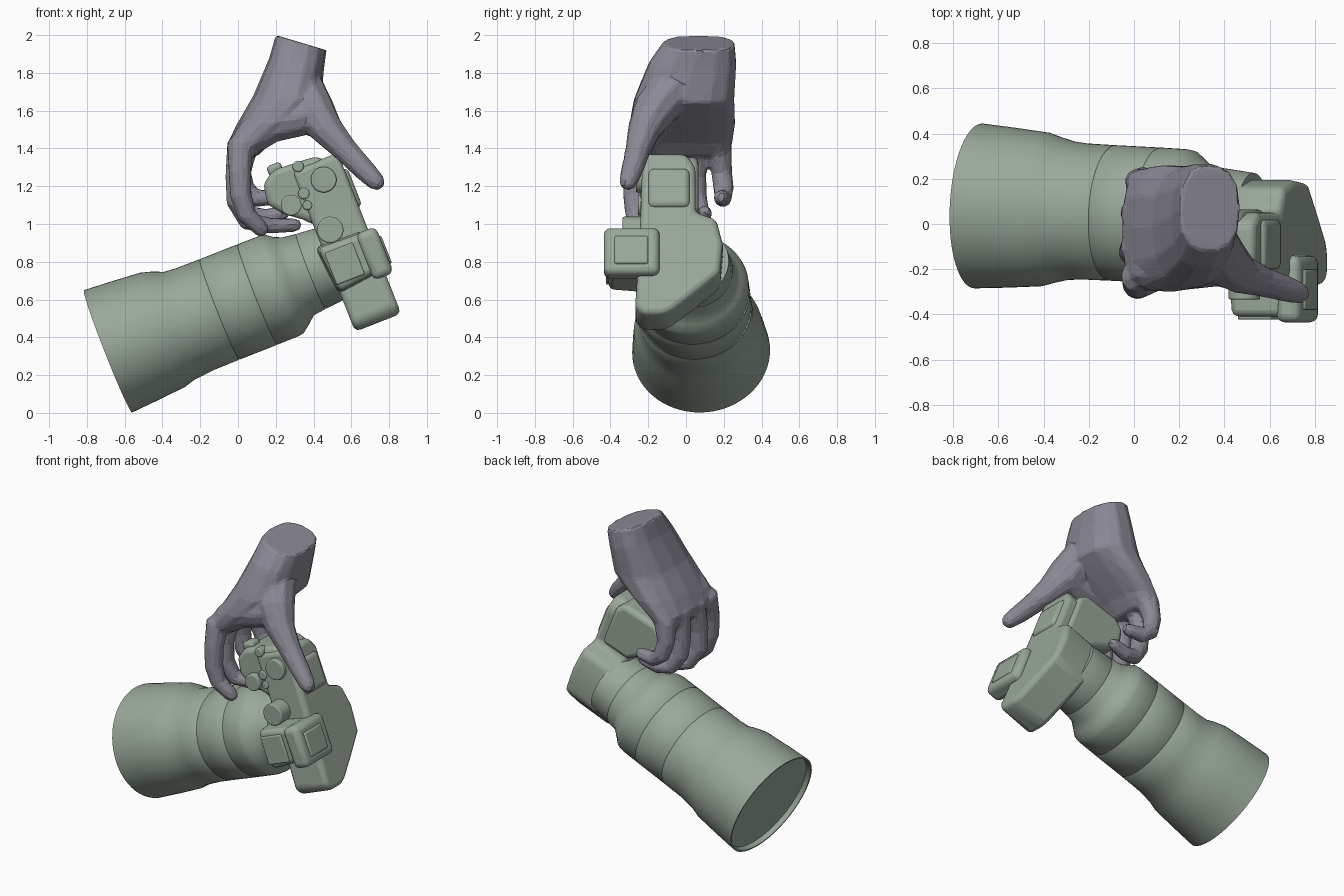
import bpy, bmesh, math
from mathutils import Matrix, Vector

GREEN = bpy.data.materials.new("green"); GREEN.diffuse_color = (0.32, 0.39, 0.32, 1)
GREY = bpy.data.materials.new("grey_violet"); GREY.diffuse_color = (0.26, 0.25, 0.30, 1)

# camera frame: x = towards the back, y = underside, z = grip side
CAM = Matrix.Translation((0.479, 0.02, 0.788)) @ Matrix.Rotation(math.radians(-21.5), 4, 'Y')
LENS = (Matrix.Translation((-0.688, 0.08, 0.326)) @ Matrix.Rotation(math.radians(-21.5), 4, 'Y')
        @ Matrix.Rotation(math.radians(-2.8), 4, 'Z'))


def finish(name, bm, mat, matrix=Matrix(), bevel=0, angle=35):
    bmesh.ops.recalc_face_normals(bm, faces=bm.faces)
    me = bpy.data.meshes.new(name)
    bm.to_mesh(me)
    bm.free()
    me.materials.append(mat)
    ob = bpy.data.objects.new(name, me)
    ob.matrix_world = matrix
    bpy.context.collection.objects.link(ob)
    if bevel:
        m = ob.modifiers.new("bevel", 'BEVEL')
        m.width, m.segments, m.limit_method = bevel, 3, 'ANGLE'
        m.angle_limit = math.radians(25)
    bpy.ops.object.select_all(action='DESELECT')
    ob.select_set(True)
    bpy.context.view_layer.objects.active = ob
    bpy.ops.object.shade_smooth_by_angle(angle=math.radians(angle))
    return ob


def loft(bm, rings):
    vs = [[bm.verts.new(p) for p in r] for r in rings]
    n = len(vs[0])
    for a, b in zip(vs, vs[1:]):
        for i in range(n):
            bm.faces.new((a[i], a[(i + 1) % n], b[(i + 1) % n], b[i]))
    bm.faces.new(vs[0][::-1])
    bm.faces.new(vs[-1])


def prism(name, outline, axis, lo, hi, bevel=0.02, scale=1.0):
    """Extrude an outline along y (points are x,z) or along x (points are y,z)."""
    cx = sum(p[0] for p in outline) / len(outline)
    cz = sum(p[1] for p in outline) / len(outline)

    def ring(t, s):
        pts = [(cx + (u - cx) * s, cz + (v - cz) * s) for u, v in outline]
        return [(u, t, v) if axis == 'y' else (t, u, v) for u, v in pts]
    bm = bmesh.new()
    loft(bm, [ring(lo, scale), ring(hi, 1)])
    return finish(name, bm, GREEN, CAM, bevel)


def box(name, x0, x1, y0, y1, z0, z1, bevel=0.015, scale=1.0):
    return prism(name, [(x0, z0), (x1, z0), (x1, z1), (x0, z1)], 'y', y0, y1, bevel, scale)


def dial(name, x, z, r, y0, y1):
    pts = [(x + r * math.cos(k * math.tau / 24), z + r * math.sin(k * math.tau / 24)) for k in range(24)]
    return prism(name, pts, 'y', y0, y1, 0.008)


def tube(bm, pts, sides=10):
    """Limb through (x, y, z, radius) points with a rounded tip."""
    P = [Vector(p[:3]) for p in pts]
    R = [p[3] * 1.06 for p in pts]
    d = (P[-1] - P[-2]).normalized()
    P += [P[-1] + d * R[-1] * 0.6, P[-1] + d * R[-1] * 0.95]
    R += [R[-1] * 0.78, R[-1] * 0.35]
    rings = []
    for i, p in enumerate(P):
        t = (P[min(i + 1, len(P) - 1)] - P[max(i - 1, 0)]).normalized()
        u = Vector((0, 1, 0))
        u = (u - t * u.dot(t)).normalized()
        v = t.cross(u)
        rings.append([p + R[i] * (u * math.cos(k * math.tau / sides) + v * math.sin(k * math.tau / sides))
                      for k in range(sides)])
    loft(bm, rings)


# lens barrel, with a shallow recess behind the thin front rim
profile = [(0.03, 0.001), (0.03, 0.332), (0.0, 0.338), (0.0, 0.348), (0.15, 0.338), (0.31, 0.325),
           (0.37, 0.308), (0.43, 0.293), (0.50, 0.287), (0.627, 0.286), (0.631, 0.283), (0.635, 0.286),
           (0.843, 0.286), (0.847, 0.283), (0.851, 0.286), (0.97, 0.285), (1.0, 0.28), (1.04, 0.25),
           (1.085, 0.222), (1.15, 0.214), (1.155, 0.211), (1.16, 0.213), (1.3, 0.2), (1.3, 0.001)]
bm = bmesh.new()
loft(bm, [[(s, 1.05 * r * math.cos(k * math.tau / 64),
            r * math.sin(k * math.tau / 64) - (0.01 if 0.4 < s < 1.05 else 0))
           for k in range(64)] for s, r in profile])
finish("lens", bm, GREEN, LENS, angle=40)

# camera body, outline seen from the back
prism("camera_body", [(-0.25, 0.53), (-0.02, 0.53), (0.03, 0.46), (0.03, 0.2), (0.14, 0.16), (0.175, 0.02),
                      (0.16, -0.15), (0.02, -0.27), (-0.09, -0.36), (-0.14, -0.385), (-0.25, -0.385),
                      (-0.29, -0.34), (-0.28, -0.2), (-0.26, 0.2)], 'x', 0.0, 0.262, 0.04)
# mount collar
prism("lens_mount", [(0.2 * math.cos(k * math.tau / 32), 0.2 * math.sin(k * math.tau / 32))
                     for k in range(32)], 'x', -0.05, 0.04, 0.01)
# hand grip
prism("grip", [(-0.09, 0.57), (0.15, 0.555), (0.2, 0.5), (0.2, 0.22), (0.0, 0.225), (-0.04, 0.27),
               (-0.12, 0.33), (-0.185, 0.41), (-0.165, 0.52)], 'y', -0.235, 0.045, 0.03)
box("shutter_button", -0.12, -0.04, -0.2, -0.11, 0.54, 0.6, 0.02)
box("thumb_rest", 0.22, 0.28, -0.22, 0.0, 0.22, 0.44, 0.028)

# viewfinder housing, hot shoe and eyepiece
prism("prism_housing", [(-0.035, 0.11), (0.24, 0.1), (0.25, -0.14), (-0.01, -0.17)], 'y', -0.43, -0.2, 0.03, 0.9)
box("hot_shoe", 0.0, 0.16, -0.443, -0.41, -0.12, 0.06, 0.008)
box("eyepiece", 0.19, 0.305, -0.455, -0.16, -0.17, 0.095, 0.035)
box("eyepiece_rim", 0.29, 0.315, -0.40, -0.22, -0.12, 0.04, 0.012)

# top plate dials and buttons
dial("mode_dial", 0.075, 0.165, 0.07, -0.355, -0.2)
dial("rear_dial", 0.14, 0.425, 0.068, -0.285, -0.2)
dial("front_dial", -0.07, 0.362, 0.055, -0.275, -0.2)
for i, (x, z, r) in enumerate([(0.015, 0.395, 0.03), (0.01, 0.33, 0.025), (0.04, 0.54, 0.03)]):
    dial(f"button_{i + 1}", x, z, r, -0.262, -0.2)

# hand: palm and wrist from stacked oval rings
palm = [(0.335, 0.07, 1.96, 0.135, 0.19, -0.3), (0.31, 0.035, 1.85, 0.145, 0.235, -0.2),
        (0.26, -0.01, 1.66, 0.18, 0.27, -0.1), (0.15, -0.02, 1.53, 0.155, 0.285, 0),
        (0.06, -0.025, 1.43, 0.115, 0.275, 0), (0.035, -0.02, 1.36, 0.07, 0.25, 0)]
bm = bmesh.new()
rings = []
for cx, cy, cz, rx, ry, tilt in palm:
    ring = []
    for k in range(14):
        c, s = math.cos(k * math.tau / 14), math.sin(k * math.tau / 14)
        c, s = math.copysign(abs(c) ** 0.8, c), math.copysign(abs(s) ** 0.8, s)
        ring.append((cx + rx * c, cy + ry * s, cz + tilt * rx * c))
    rings.append(ring)
loft(bm, rings)

# hand: thumb, the web beside it, and the four curled fingers
limbs = [
    [(0.33, -0.07, 1.72, 0.12), (0.4, -0.17, 1.6, 0.11), (0.47, -0.22, 1.5, 0.085),
     (0.57, -0.255, 1.39, 0.064), (0.67, -0.285, 1.285, 0.056), (0.73, -0.305, 1.225, 0.047)],
    [(0.42, -0.16, 1.6, 0.105), (0.3, -0.18, 1.56, 0.1), (0.17, -0.19, 1.53, 0.1), (0.07, -0.2, 1.46, 0.09)],
    [(0.07, -0.2, 1.45, 0.08), (0.01, -0.235, 1.41, 0.07), (0.01, -0.27, 1.27, 0.058),
     (0.015, -0.275, 1.15, 0.056), (0.045, -0.27, 1.05, 0.05), (0.12, -0.245, 0.975, 0.042)],
    [(0.06, -0.09, 1.45, 0.08), (0.01, -0.1, 1.41, 0.07), (-0.01, -0.125, 1.25, 0.056), (-0.005, -0.125, 1.12, 0.056),
     (0.05, -0.1, 1.015, 0.048), (0.17, -0.05, 0.99, 0.041), (0.3, -0.01, 0.995, 0.035)],
    [(0.06, 0.04, 1.45, 0.08), (0.01, 0.05, 1.41, 0.068), (-0.005, 0.05, 1.25, 0.054), (0.005, 0.055, 1.14, 0.054),
     (0.06, 0.075, 1.05, 0.048), (0.15, 0.09, 1.035, 0.043), (0.24, 0.1, 1.06, 0.037)],
    [(0.07, 0.15, 1.45, 0.075), (0.03, 0.175, 1.38, 0.066), (0.015, 0.19, 1.27, 0.053),
     (0.04, 0.2, 1.18, 0.051), (0.1, 0.195, 1.135, 0.046), (0.2, 0.185, 1.14, 0.038)],
]
for pts in limbs:
    tube(bm, pts)
hand = finish("hand", bm, GREY, angle=20)
# fuse the overlapping pieces into one coarse faceted skin
m = hand.modifiers.new("fuse", 'REMESH')
m.mode, m.voxel_size = 'VOXEL', 0.012
m = hand.modifiers.new("soften", 'SMOOTH')
m.factor, m.iterations = 0.5, 6
m = hand.modifiers.new("facet", 'DECIMATE')
m.ratio = 0.06
# keep the angle-based shading last in the stack
for i, mod in enumerate(hand.modifiers):
    if mod.type == 'NODES':
        hand.modifiers.move(i, len(hand.modifiers) - 1)
        break
